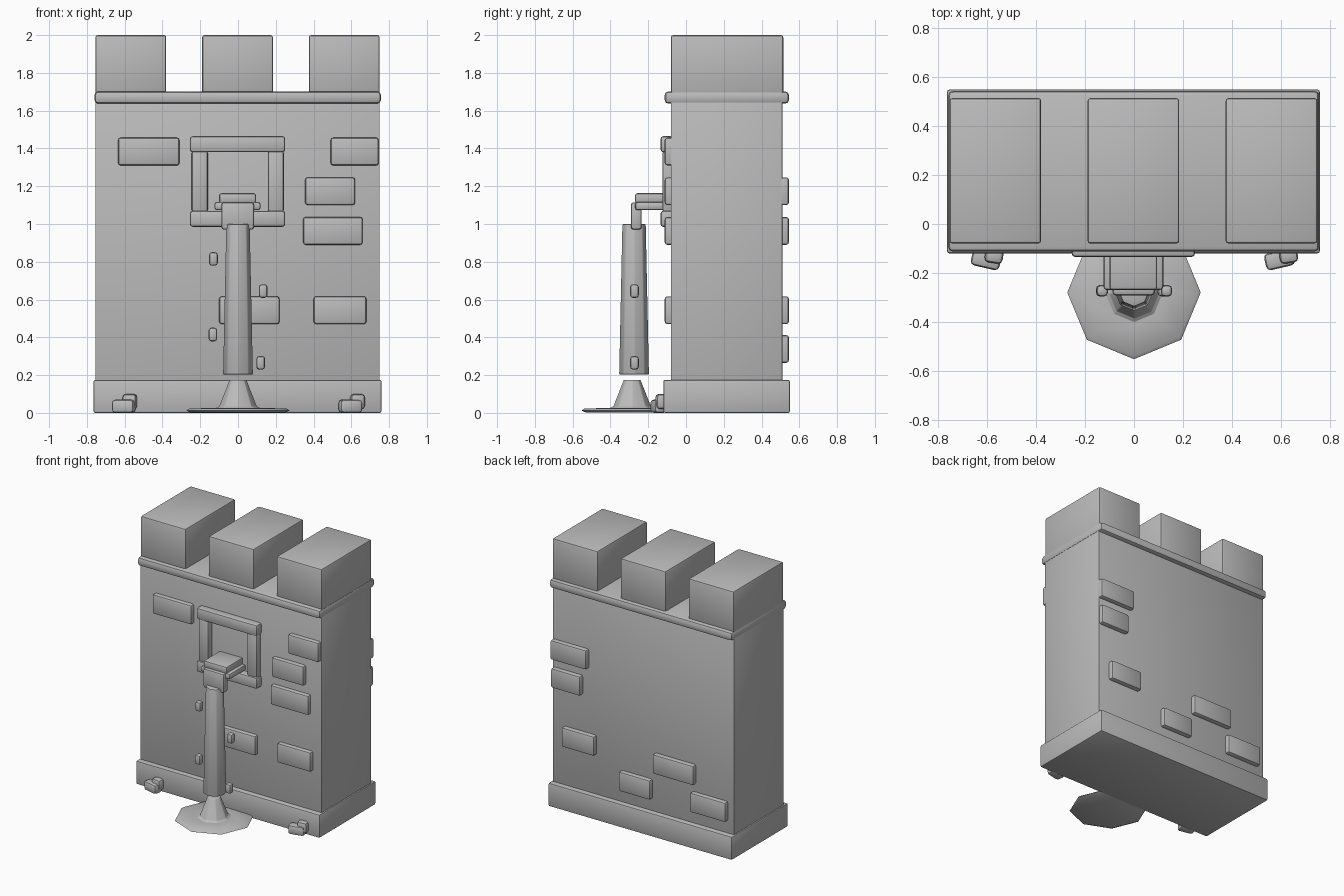
import bpy, bmesh, math
from mathutils import Matrix, Vector

cube = bpy.data.objects.get("Cube")
if cube:
    bpy.data.objects.remove(cube, do_unlink=True)

stone = bpy.data.materials.new("grey_stone")
stone.use_nodes = True
GREY = (0.5, 0.5, 0.5, 1)
stone.diffuse_color = GREY
stone.node_tree.nodes["Principled BSDF"].inputs["Base Color"].default_value = GREY


def finish(name, bm, bevel=0.0, segments=2):
    """Round the edges, then turn the bmesh into a smooth-shaded object."""
    if bevel:
        bmesh.ops.bevel(bm, geom=bm.edges[:], offset=bevel, segments=segments,
                        profile=0.5, affect='EDGES')
    bmesh.ops.recalc_face_normals(bm, faces=bm.faces[:])
    mesh = bpy.data.meshes.new(name)
    bm.to_mesh(mesh)
    bm.free()
    mesh.materials.append(stone)
    obj = bpy.data.objects.new(name, mesh)
    bpy.context.collection.objects.link(obj)
    bpy.ops.object.select_all(action='DESELECT')
    obj.select_set(True)
    bpy.context.view_layer.objects.active = obj
    bpy.ops.object.shade_smooth_by_angle(angle=math.radians(40))
    return obj


def box(name, x, y, z, bevel=0.01, turn=0.0):
    """Rounded box from (min, max) ranges, optionally turned about z."""
    bm = bmesh.new()
    bmesh.ops.create_cube(bm, size=1)
    size = Vector((r[1] - r[0] for r in (x, y, z)))
    centre = Vector((sum(r) / 2 for r in (x, y, z)))
    bm.transform(Matrix.Translation(centre) @ Matrix.Rotation(math.radians(turn), 4, 'Z')
                 @ Matrix.Diagonal(size).to_4x4())
    return finish(name, bm, bevel)


def turned(name, centre, profile, sides=8, bevel=0.0):
    """Upright faceted solid from (radius, height) rings."""
    bm = bmesh.new()
    rings = []
    for r, z in profile:
        rings.append([bm.verts.new((centre[0] + r * math.cos(a), centre[1] + r * math.sin(a), z))
                      for a in (math.tau * i / sides for i in range(sides))])
    for low, high in zip(rings, rings[1:]):
        for i in range(sides):
            j = (i + 1) % sides
            bm.faces.new((low[i], low[j], high[j], high[i]))
    bm.faces.new(rings[0])
    bm.faces.new(rings[-1])
    return finish(name, bm, bevel)


# Wall, plinth and ledge
box("wall", (-0.755, 0.75), (-0.08, 0.51), (0.1, 1.69), 0.004)
box("plinth", (-0.765, 0.76), (-0.12, 0.55), (0, 0.175))
box("ledge", (-0.76, 0.757), (-0.113, 0.545), (1.637, 1.702), 0.02)

# Battlements
for i, x in enumerate((-0.755, -0.19, 0.375)):
    box(f"battlement_{i + 1}", (x, x + 0.375), (-0.08, 0.515), (1.68, 2.0), 0.012)

# Raised bricks: x range and lower edge
FRONT = ((-0.635, -0.31, 1.31), (0.49, 0.745, 1.31), (0.355, 0.62, 1.1),
         (0.345, 0.66, 0.89), (0.4, 0.68, 0.47), (-0.1, 0.22, 0.47))
BACK = ((0.45, 0.75, 1.1), (0.5, 0.745, 0.89), (0.385, 0.655, 0.47),
        (-0.08, 0.18, 0.265), (-0.44, -0.1, 0.47), (-0.705, -0.41, 0.265))
for side, bricks, depth in (("front", FRONT, (-0.113, -0.05)), ("back", BACK, (0.48, 0.545))):
    for i, (x0, x1, z) in enumerate(bricks):
        box(f"{side}_brick_{i + 1}", (x0, x1), depth, (z, z + 0.147), 0.014)

# Window frame
box("window_lintel", (-0.255, 0.25), (-0.135, -0.06), (1.38, 1.465), 0.015)
box("window_sill", (-0.255, 0.25), (-0.135, -0.06), (0.985, 1.07), 0.015)
for name, x in (("right", -0.245), ("left", 0.158)):
    box(f"window_post_{name}", (x, x + 0.085), (-0.125, -0.06), (1.06, 1.39), 0.015)

# Spout: slab, trough and drooping lip
box("spout_slab", (-0.1, 0.095), (-0.27, -0.07), (1.11, 1.163), 0.012)
box("spout_trough", (-0.125, 0.12), (-0.27, -0.07), (1.073, 1.117), 0.014)
box("spout_lip", (-0.088, 0.085), (-0.292, -0.235), (0.97, 1.115), 0.014)

# Falling water, droplets and splash pool
turned("water_column", (0, -0.275), ((0.08, 0.203), (0.063, 1.0)), bevel=0.006)
for i, (x, z) in enumerate(((-0.13, 0.815), (0.133, 0.645), (-0.133, 0.415), (0.12, 0.265))):
    box(f"droplet_{i + 1}", (x - 0.023, x + 0.023), (-0.296, -0.25), (z - 0.036, z + 0.036), 0.015)
turned("splash_pool", (0, -0.28), ((0.25, 0.002), (0.273, 0.012), (0.26, 0.022), (0.135, 0.027)))
turned("splash_cone", (0, -0.285), ((0.13, 0.02), (0.1, 0.035), (0.045, 0.175)), bevel=0.004)

# Rubble at the foot of the wall
for name, s in (("right", -1), ("left", 1)):
    box(f"rubble_low_{name}", sorted((s * 0.535, s * 0.655)), (-0.18, -0.11), (0, 0.07), 0.018, s * 13)
    box(f"rubble_high_{name}", sorted((s * 0.595, s * 0.67)), (-0.16, -0.1), (0.02, 0.1), 0.018, s * 8)
bpy.data.objects["rubble_low_right"].location.x = -0.01
bpy.data.objects["rubble_high_right"].location.x = 0.06
